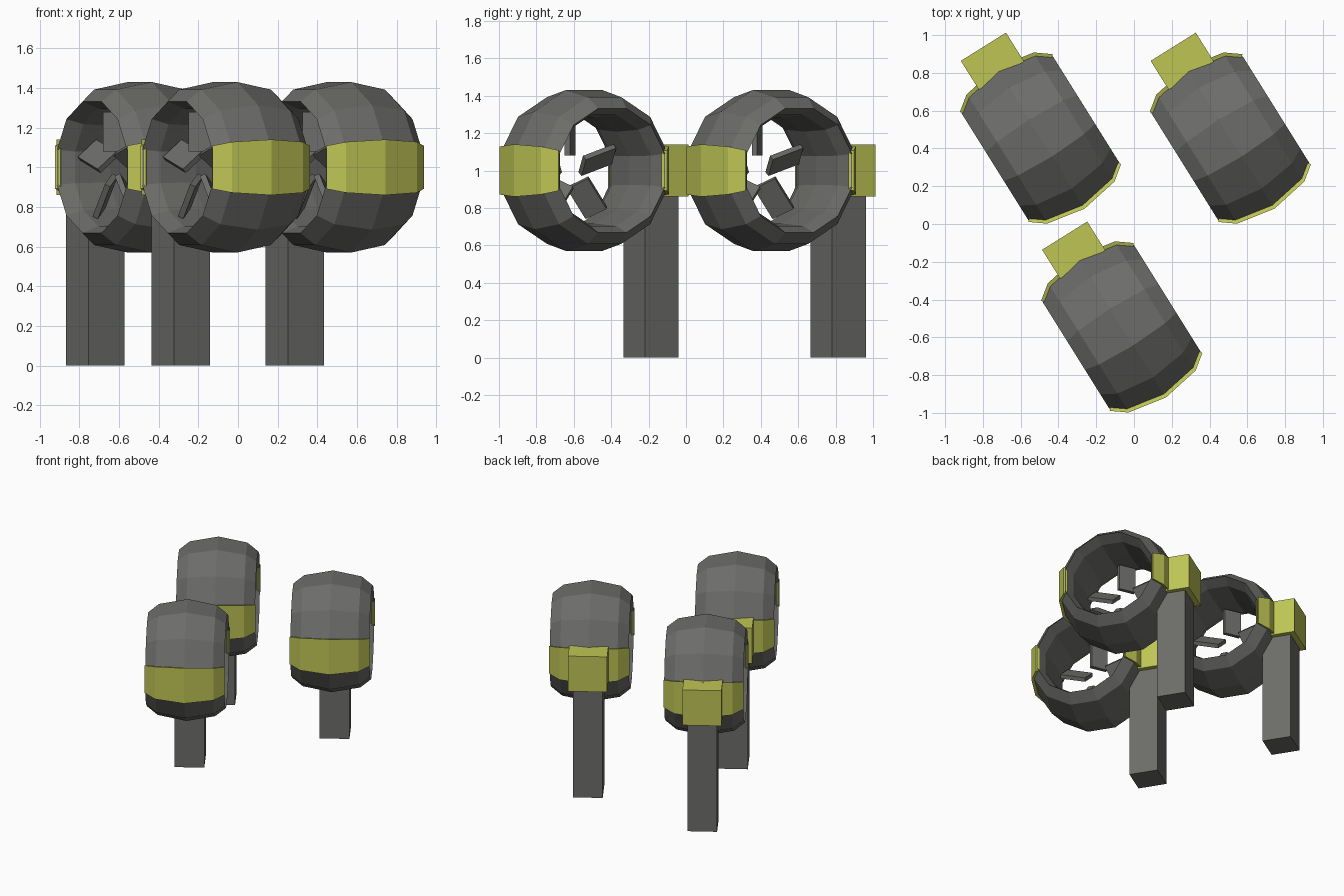
import bpy, bmesh, math
from mathutils import Vector, Matrix

if "Cube" in bpy.data.objects:
    bpy.data.objects.remove(bpy.data.objects["Cube"])

TURN = math.radians(32)          # heading of every fan
HUB = 1.0                        # height of the duct centre
CENTRES = [(-0.065, -0.545), (-0.495, 0.455), (0.51, 0.455)]
SIDES = 12


def material(name, rgb):
    m = bpy.data.materials.new(name)
    m.diffuse_color = (*rgb, 1)
    m.use_nodes = True
    m.node_tree.nodes["Principled BSDF"].inputs["Base Color"].default_value = m.diffuse_color
    return m


GREY = material("dark grey", (0.15, 0.15, 0.142))
YELLOW = material("olive yellow", (0.52, 0.56, 0.09))


def finish(name, bm, mat, centre):
    bmesh.ops.recalc_face_normals(bm, faces=bm.faces)
    me = bpy.data.meshes.new(name)
    bm.to_mesh(me)
    bm.free()
    me.materials.append(mat)
    ob = bpy.data.objects.new(name, me)
    bpy.context.collection.objects.link(ob)
    ob.location = (centre[0], centre[1], 0)
    ob.rotation_euler.z = TURN


def add_box(bm, lo, hi, matrix=Matrix()):
    lo, hi = Vector(lo), Vector(hi)
    m = matrix @ Matrix.Translation((lo + hi) / 2) @ Matrix.Diagonal((*(hi - lo), 1))
    bmesh.ops.create_cube(bm, size=1, matrix=m)


def bridge(bm, r1, r2):
    n = len(r1)
    for i in range(n):
        j = (i + 1) % n
        bm.faces.new((r1[i], r1[j], r2[j], r2[i]))


# Duct section: (position along the axis, distance from axis to flat side)
OUTER = [(-0.285, 0.332), (-0.207, 0.392), (0, 0.43), (0.207, 0.392), (0.285, 0.332)]
INNER = [(0.2, 0.297), (0, 0.284), (-0.2, 0.297)]


def duct(centre):
    bm = bmesh.new()
    loops = []
    for k in range(SIDES):
        ang = 2 * math.pi * (k + 0.5) / SIDES
        loops.append([bm.verts.new((x, r / math.cos(math.pi / SIDES) * math.cos(ang),
                                    HUB + r / math.cos(math.pi / SIDES) * math.sin(ang)))
                      for x, r in OUTER + INNER])
    for k in range(SIDES):
        bridge(bm, loops[k], loops[(k + 1) % SIDES])
    finish("duct", bm, GREY, centre)


# Yellow plate following the duct's outer curve on one side
def side_plate(name, side, centre):
    bm = bmesh.new()
    top = [(x * 1.015, r + 0.011) for x, r in OUTER]
    under = [(x * 0.95, r - 0.012) for x, r in reversed(OUTER)]
    rows = []
    for s in (-1, 1):
        rows.append([bm.verts.new((x, side * r, HUB + s * 0.318 * r)) for x, r in top + under])
    bridge(bm, *rows)
    for row in rows:                       # end caps as strips
        for i in range(4):
            bm.faces.new((row[i], row[i + 1], row[8 - i], row[9 - i]))
    finish(name, bm, YELLOW, centre)


# Five pitched flat blades
def blades(centre):
    bm = bmesh.new()
    for k in range(5):
        spin = Matrix.Rotation(math.radians(90 + 72 * k), 4, 'X')   # y axis becomes radial
        pitch = Matrix.Rotation(math.radians(-45), 4, 'Y')
        m = Matrix.Translation((-0.14, 0, HUB)) @ spin @ pitch
        add_box(bm, (-0.065, 0.08, -0.015), (0.065, 0.28, 0.015), m)
    finish("fan_blades", bm, GREY, centre)


for c in CENTRES:
    duct(c)
    side_plate("front_plate", -1, c)
    side_plate("back_plate", 1, c)
    blades(c)
    # Bracket box behind the duct
    bm = bmesh.new()
    add_box(bm, (-0.141, 0.39, HUB - 0.14), (0.141, 0.57, HUB + 0.14))
    finish("bracket", bm, YELLOW, c)
    # Post
    bm = bmesh.new()
    add_box(bm, (-0.107, 0.316, 0), (0.107, 0.53, 0.88))
    finish("post", bm, GREY, c)
